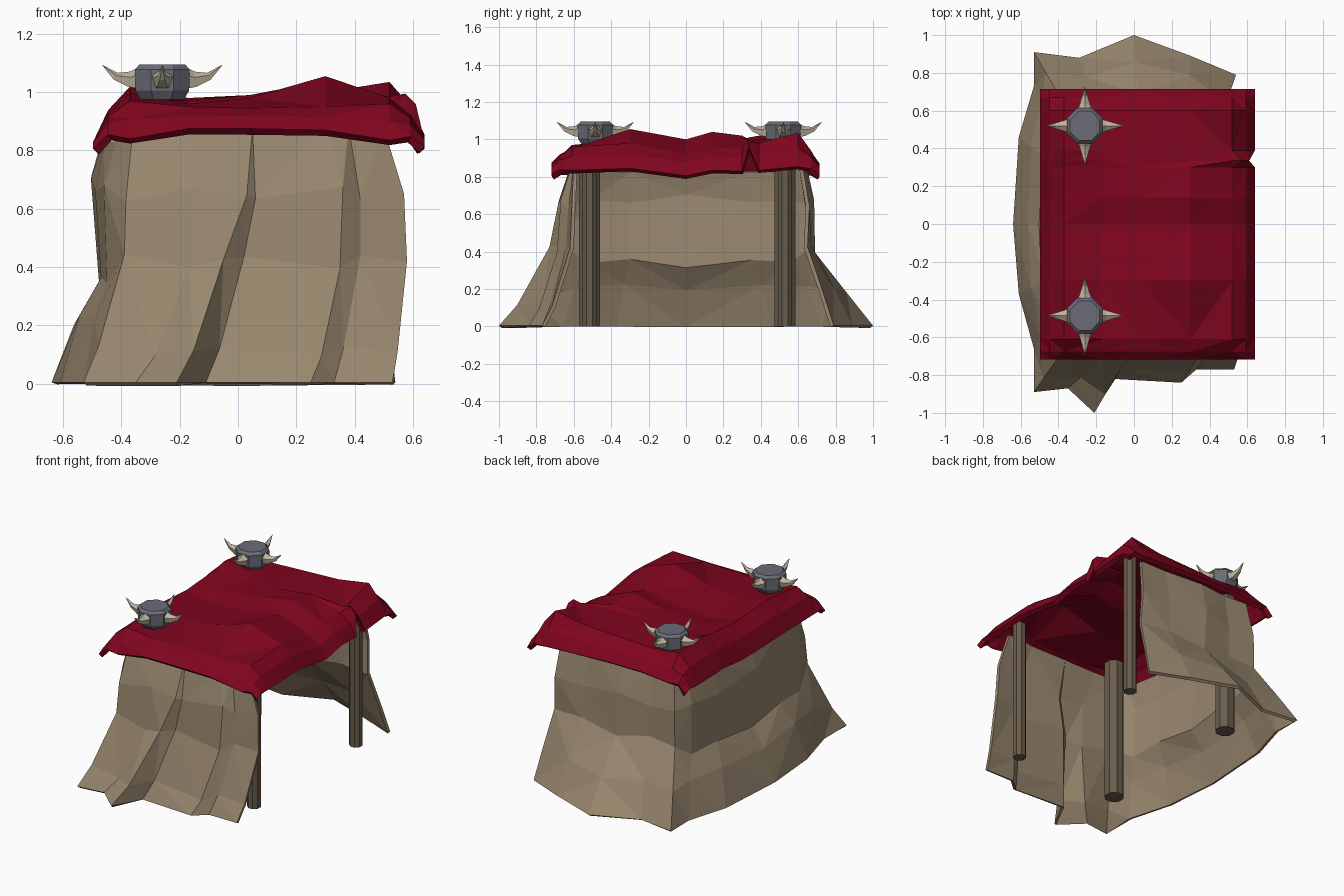
import bpy, bmesh, math
from mathutils import Vector

if "Cube" in bpy.data.objects:
    bpy.data.objects.remove(bpy.data.objects["Cube"])


def material(name, rgb):
    m = bpy.data.materials.new(name)
    m.diffuse_color = (*rgb, 1)
    m.use_nodes = True
    m.node_tree.nodes["Principled BSDF"].inputs["Base Color"].default_value = m.diffuse_color
    return m


RED = material("red cloth", (0.215, 0.0015, 0.013))
TAN = material("tan hide", (0.32, 0.245, 0.16))
WOOD = material("dark wood", (0.14, 0.108, 0.07))
IRON = material("grey iron", (0.15, 0.15, 0.185))
BONE = material("pale horn", (0.53, 0.46, 0.35))


def make(name, verts, faces, mat, tri=False):
    me = bpy.data.meshes.new(name)
    bm = bmesh.new()
    vs = [bm.verts.new(v) for v in verts]
    for f in faces:
        bm.faces.new([vs[i] for i in f])
    if tri:
        bmesh.ops.triangulate(bm, faces=bm.faces[:])
    else:
        bmesh.ops.recalc_face_normals(bm, faces=bm.faces[:])
    bm.to_mesh(me)
    bm.free()
    me.materials.append(mat)
    ob = bpy.data.objects.new(name, me)
    bpy.context.collection.objects.link(ob)
    return ob


def sheet(name, rows, mat, thick):
    """Faceted cloth through rows of points, thickened inwards."""
    n = len(rows[0])
    faces = [(r * n + c, r * n + c + 1, (r + 1) * n + c + 1, (r + 1) * n + c)
             for r in range(len(rows) - 1) for c in range(n - 1)]
    ob = make(name, [p for row in rows for p in row], faces, mat, tri=True)
    mod = ob.modifiers.new("thickness", "SOLIDIFY")
    mod.thickness = thick
    mod.offset = -1
    return ob


def lathe(name, rings, sides, mat, phase=0.0):
    """Closed solid from rings of (centre, radius, axis u, axis v)."""
    verts, faces = [], []
    for ctr, rad, u, v in rings:
        for k in range(sides):
            a = 2 * math.pi * k / sides + phase
            verts.append(Vector(ctr) + rad * (math.cos(a) * Vector(u) + math.sin(a) * Vector(v)))
    for r in range(len(rings) - 1):
        for k in range(sides):
            a, b = r * sides + k, r * sides + (k + 1) % sides
            faces.append((a, b, b + sides, a + sides))
    faces.append(tuple(reversed(range(sides))))
    faces.append(tuple(range(len(verts) - sides, len(verts))))
    return make(name, verts, faces, mat)


X, Y, Z = (1, 0, 0), (0, 1, 0), (0, 0, 1)

# Hide walls: each fold is x,y at four heights (ground, knee, shoulder, top)
front = [
    (.53, -.77, .58, -.62, .57, -.61, .50, -.60),
    (.33, -.77, .42, -.64, .42, -.63, .38, -.60),
    (.25, -.84, .35, -.69, .36, -.67, .31, -.61),
    (-.11, -.82, .02, -.67, .06, -.66, .05, -.61),
    (-.21, -1.0, -.05, -.73, .03, -.685, -.03, -.61),
    (-.35, -.87, -.17, -.71, -.15, -.68, -.18, -.61),
    (-.53, -.89, -.39, -.69, -.385, -.67, -.36, -.60)]
left = [
    (-.53, -.66, -.45, -.52, -.46, -.52, -.42, -.50),
    (-.61, -.37, -.47, -.30, -.49, -.30, -.46, -.30),
    (-.64, .00, -.475, .00, -.505, .00, -.47, .00),
    (-.61, .46, -.47, .35, -.48, .35, -.45, .35),
    (-.53, .73, -.44, .57, -.44, .57, -.41, .56)]
back = [
    (-.53, .91, -.39, .67, -.385, .67, -.36, .63),
    (-.29, .88, -.20, .66, -.20, .66, -.20, .62),
    (.00, 1.0, .02, .69, .00, .685, .00, .64),
    (.30, .89, .28, .67, .27, .66, .27, .62),
    (.54, .79, .49, .65, .48, .66, .46, .62)]
# per wall: (mid height, mid blend, knee, shoulder, top)
levels = ((front, (.11, .36, .42, .65, .88)),
          (left, (.22, .47, .345, .68, .83)),
          (back, (.20, .46, .42, .65, .88)))
folds = []
for wall, (zm, t, zk, zs, zt) in levels:
    for n, f in enumerate(wall):
        wob = .025 * math.sin(2.3 * n)
        heights = (.004, zk + wob, zs - wob, zt)
        p = [Vector((f[2 * i], f[2 * i + 1], heights[i])) for i in range(4)]
        mid = p[0].lerp(p[1], t)
        mid.z = zm + wob * .7
        folds.append([p[0], mid, p[1], p[2], p[3]])
sheet("hide_walls", folds, TAN, .02)

# Red roof cloth: height grid with drooping hem and a notch on the open side
xs = (-.497, -.37, -.17, .04, .30, .52, .64)
roof = {
    -.718: (.805, .84, .875, .875, .87, .835, .815),
    -.61: (.825, .97, .95, .945, .95, .96, .835),
    -.30: (.82, 1.0, .96, .98, 1.055, .98, .845),
    .00: (.81, .98, .94, .96, 1.0, .92, .805),
    .14: (.81, .99, .97, .99, 1.04, .95, .835),
    .30: (.825, 1.0, .975, .99, 1.02, .96, .83),
    .335: (.83, 1.01, .98, .99, 1.0, .985, .96),
    .39: (.825, 1.02, .98, .99, 1.0, .98, .835),
    .60: (.82, 1.0, .98, .99, 1.0, 1.035, .855),
    .715: (.805, .85, .87, .87, .86, .85, .81)}
rows = [[Vector((x, y, z)) for x, z in zip(xs, zs)] for y, zs in roof.items()]
rows[6][-1].x = .61


def bulge(a, b, amount):
    """Extra line of points making the drooping edge convex."""
    out = [p.lerp(q, .6) for p, q in zip(a, b)]
    for p in out:
        p.z += amount
    return out


rows = [rows[0], bulge(rows[1], rows[0], .015)] + rows[1:-1] + [bulge(rows[-2], rows[-1], .015), rows[-1]]
cols = [list(c) for c in zip(*rows)]
cols = [cols[0], bulge(cols[1], cols[0], .035)] + cols[1:-1] + [bulge(cols[-2], cols[-1], .025), cols[-1]]
sheet("roof_cloth", [list(r) for r in zip(*cols)], RED, .03)

# Four wooden poles, the thicker pair under the iron caps
for px, rad in ((-.275, .061), (.475, .041)):
    for py in (-.515, .53):
        lathe("pole", [((px, py, z), rad, X, Y) for z in (0, .93)], 8, WOOD, math.pi / 8)

# Iron caps with four curved horns each
for cx, cy in ((-.26, -.485), (-.26, .52)):
    lathe("iron_cap", [((cx, cy, z), r, X, Y) for z, r in
                       ((.975, .08), (1.005, .1), (1.078, .102), (1.095, .085))],
          8, IRON, math.pi / 8)
    for k in range(4):
        a = k * math.pi / 2
        d = Vector((math.cos(a), math.sin(a), 0))
        s = Vector((-d.y, d.x, 0))
        rings = []
        for out, z, r, lean in ((.08, 1.045, .042, 0), (.115, 1.042, .029, .15),
                                (.16, 1.053, .015, .5), (.205, 1.092, .001, .7)):
            up = (Vector(Z) - lean * d).normalized()
            rings.append((Vector((cx, cy, z)) + d * out, r, s, up))
        lathe("horn", rings, 5, BONE, math.pi / 2)
